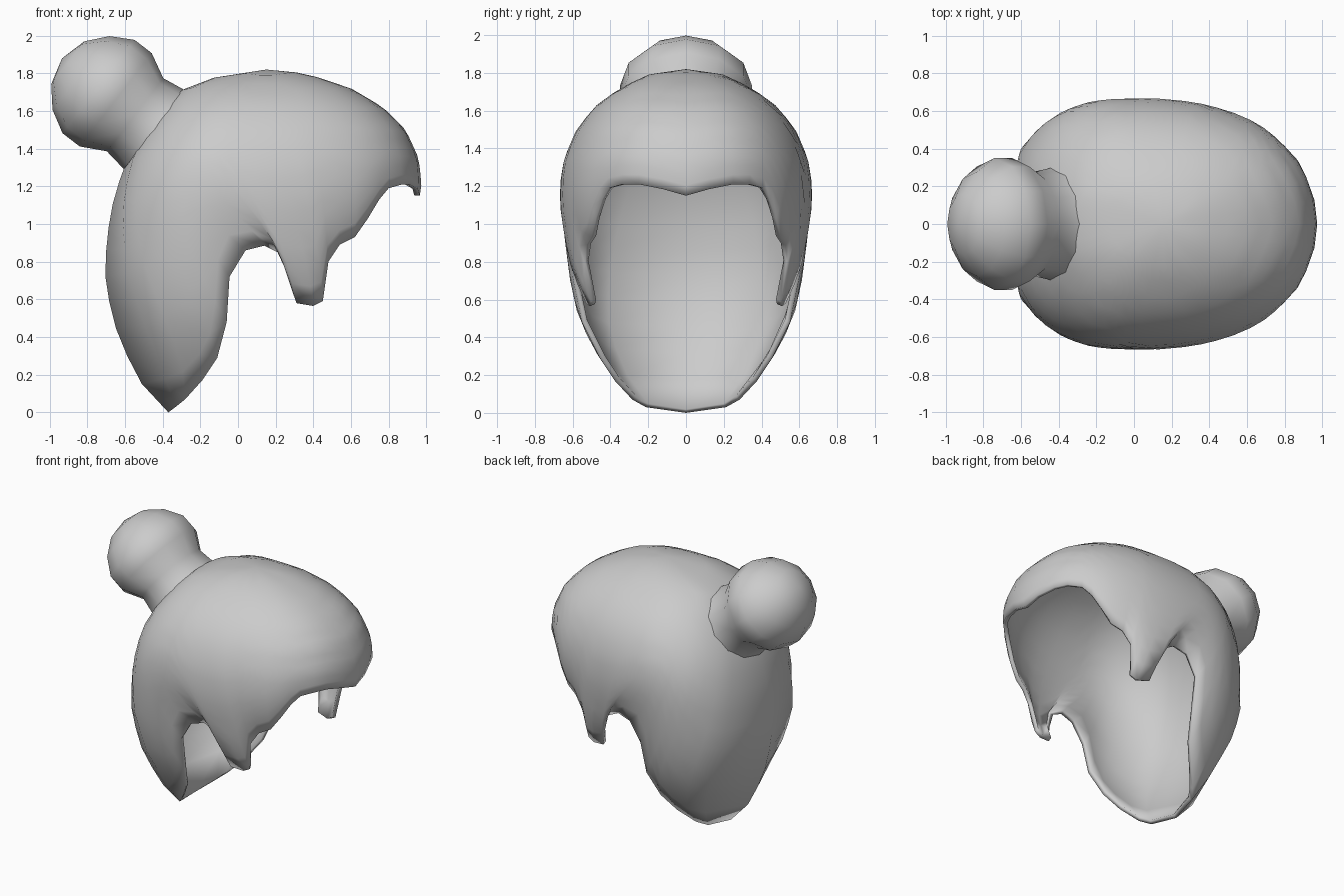
import bpy, bmesh, math
from mathutils import Vector

if "Cube" in bpy.data.objects:
    bpy.data.objects.remove(bpy.data.objects["Cube"])

grey = bpy.data.materials.new("soft_grey")
grey.diffuse_color = (0.6, 0.6, 0.6, 1)
grey.use_nodes = True
grey.node_tree.nodes["Principled BSDF"].inputs["Base Color"].default_value = grey.diffuse_color


def finish(bm, name):
    bmesh.ops.remove_doubles(bm, verts=bm.verts, dist=0.0005)
    bmesh.ops.recalc_face_normals(bm, faces=bm.faces)
    for f in bm.faces:
        f.smooth = True
    me = bpy.data.meshes.new(name)
    bm.to_mesh(me)
    bm.free()
    me.materials.append(grey)
    ob = bpy.data.objects.new(name, me)
    bpy.context.collection.objects.link(ob)
    return ob


# Head sections: height, back x, widest x, front x, half width
SECTIONS = [
    (0.00, -0.37, -0.25, 0.30, 0.20), (0.07, -0.46, -0.21, 0.50, 0.29),
    (0.23, -0.56, -0.13, 0.72, 0.43), (0.50, -0.67, -0.05, 0.92, 0.58),
    (0.76, -0.71, -0.03, 0.96, 0.64), (1.05, -0.68, -0.03, 0.985, 0.67),
    (1.20, -0.64, -0.03, 0.985, 0.67), (1.35, -0.585, -0.02, 0.96, 0.645),
    (1.50, -0.50, 0.02, 0.89, 0.58), (1.62, -0.405, 0.06, 0.77, 0.485),
    (1.72, -0.29, 0.10, 0.60, 0.35), (1.79, -0.09, 0.13, 0.39, 0.20),
    (1.81, 0.02, 0.15, 0.28, 0.11), (1.82, 0.15, 0.15, 0.15, 0.0)]
POWER = 2.35


def section(z):
    for a, b in zip(SECTIONS, SECTIONS[1:]):
        if z <= b[0]:
            t = (z - a[0]) / (b[0] - a[0])
            return [p + (q - p) * t for p, q in zip(a[1:], b[1:])]
    return SECTIONS[-1][1:]


def surface(z, angle):
    back, mid, front, width = section(z)
    c, s = math.cos(angle), math.sin(angle)
    reach = front - mid if c > 0 else mid - back
    return Vector((mid + math.copysign(abs(c) ** (2 / POWER), c) * reach,
                   abs(s) ** (2 / POWER) * width, z))


def angle_at(x, z):
    back, mid, front, _ = section(z)
    u = (x - mid) / (front - mid if x > mid else mid - back)
    u = max(-1, min(1, u))
    return math.acos(math.copysign(abs(u) ** (POWER / 2), u))


# Hairline (x, z) along one side, from forehead peak to nape
HEM = [(0.99, 1.15), (0.975, 1.185), (0.93, 1.21), (0.87, 1.21), (0.80, 1.19),
       (0.75, 1.13), (0.69, 1.03), (0.62, 0.93), (0.54, 0.89), (0.48, 0.80),
       (0.45, 0.59), (0.40, 0.565), (0.31, 0.58), (0.27, 0.72), (0.23, 0.84),
       (0.14, 0.885), (0.04, 0.86), (-0.045, 0.72), (-0.06, 0.48),
       (-0.11, 0.29), (-0.19, 0.17), (-0.28, 0.07), (-0.33, 0.03), (-0.37, 0.0)]
ROWS = 16
LAST = len(HEM) - 1

# Hair cap: columns run from the crown to the hairline on both sides
bm = bmesh.new()
for side in (1, -1):
    grid = []
    for i, (hx, hz) in enumerate(HEM):
        even = math.pi * i / LAST
        end = 0 if i == 0 else math.pi if i == LAST else angle_at(hx, hz)
        # the hem curls inward at the face and fades out at the nape
        curl = 0.08 * max(0, min(1, (20 - i) / 5))
        col = []
        for r in range(ROWS + 1):
            t = r / ROWS
            z = 1.82 - (1.82 - hz) * t ** 1.35
            p = surface(z, even + (end - even) * t ** 1.5)
            p.y *= side * (1 - curl * t ** 9)
            if i < 3:
                p.x *= 1 - 0.02 * t ** 9
            col.append(bm.verts.new(p))
        grid.append(col)
    for a, b in zip(grid, grid[1:]):
        for r in range(ROWS):
            q = (a[r], a[r + 1], b[r + 1], b[r])
            bm.faces.new(q if side > 0 else q[::-1])
cap = finish(bm, "hair_cap")
# Make sure the outside faces out so the thickness grows inward
crown = max(cap.data.polygons, key=lambda f: f.center.z)
if crown.normal.z < 0:
    cap.data.flip_normals()
shell = cap.modifiers.new("thickness", 'SOLIDIFY')
shell.thickness = 0.03
shell.offset = -1

# Bun with flared neck: lathed around a slanted axis (distance, radius)
profile = [(-0.315, 0), (-0.277, 0.143), (-0.188, 0.247), (-0.07, 0.313),
           (0.045, 0.313), (0.175, 0.245), (0.305, 0.265)]
centre = Vector((-0.685, 0, 1.687))
axis = Vector((0.79, 0, -0.61)).normalized()
up = Vector((-axis.z, 0, axis.x))
SIDES = 12
bm = bmesh.new()
rings = []
for s, r in profile:
    ring = []
    for k in range(SIDES):
        a = 2 * math.pi * k / SIDES
        p = centre + axis * s + up * (r * math.cos(a))
        p.y = 1.12 * r * math.sin(a)
        ring.append(bm.verts.new(p))
    rings.append(ring)
for a, b in zip(rings, rings[1:]):
    for k in range(SIDES):
        n = (k + 1) % SIDES
        bm.faces.new((a[k], a[n], b[n], b[k]))
finish(bm, "hair_bun")
